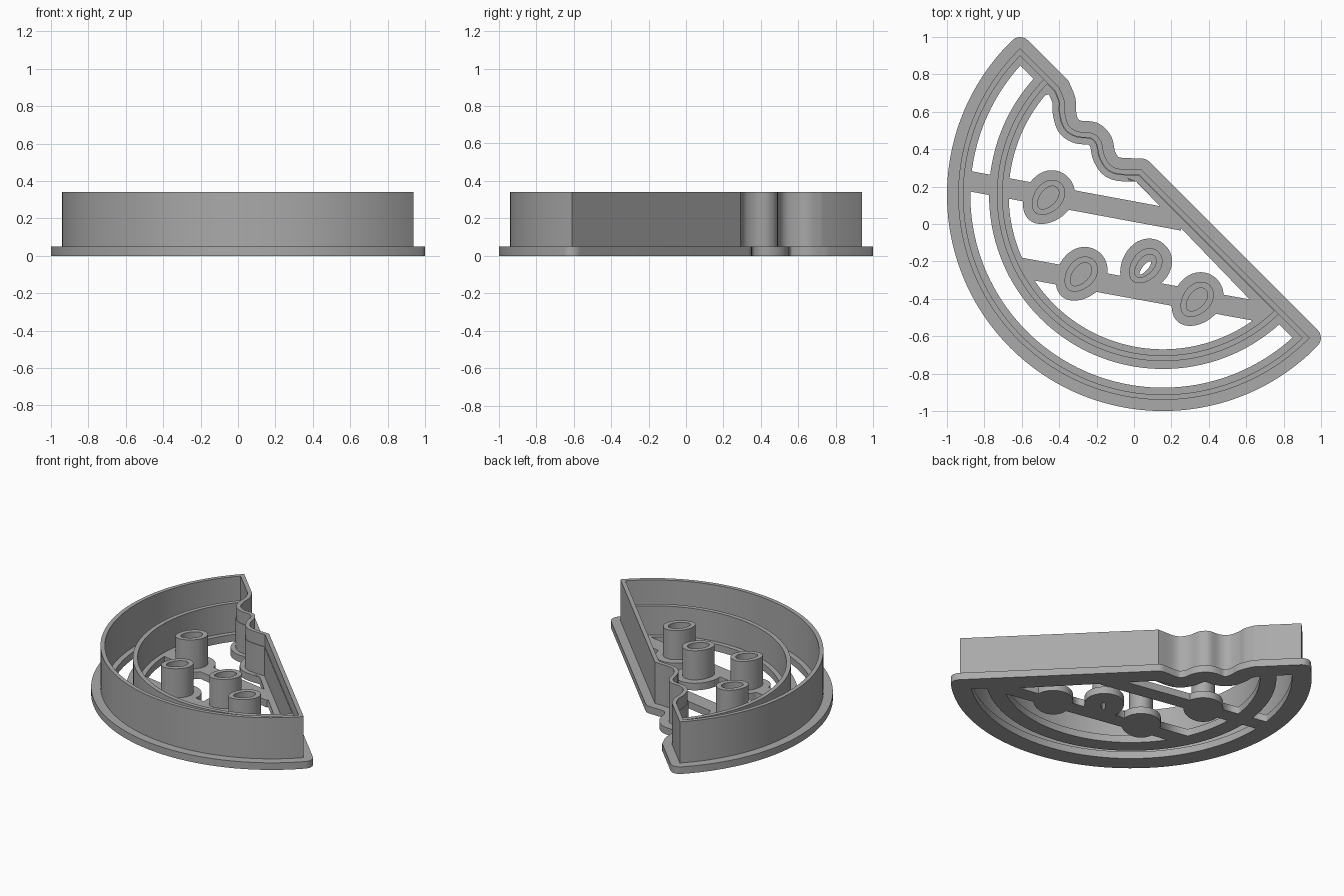
import bpy
import math
from mathutils import Vector
from mathutils.geometry import intersect_point_line

cube = bpy.data.objects.get("Cube")
if cube:
    bpy.data.objects.remove(cube)

BASE_TOP, STAMP_TOP, BLADE_TOP = 0.05, 0.255, 0.34
CENTRE = Vector((0.155, 0.155))
CHORD_GAP = 0.0141          # distance of the cut edge from the circle centre

plastic = bpy.data.materials.new("grey plastic")
plastic.use_nodes = True
GREY = (0.4, 0.4, 0.4, 1)
plastic.diffuse_color = GREY
plastic.node_tree.nodes["Principled BSDF"].inputs["Base Color"].default_value = GREY


def segment_distance(p, a, b):
    q, t = intersect_point_line(p, a, b)
    t = min(max(t, 0), 1)
    return (p - a.lerp(b, t)).length


def offset(loop, d):
    """Offset a counter-clockwise loop outward by d, rounding opened corners."""
    n, out = len(loop), []
    for i, p in enumerate(loop):
        e1 = (p - loop[i - 1]).normalized()
        e2 = (loop[(i + 1) % n] - p).normalized()
        n1, n2 = Vector((e1.y, -e1.x)), Vector((e2.y, -e2.x))
        turn = math.atan2(e1.cross(e2), e1.dot(e2))
        if turn * d > 0 and abs(turn) > 0.4:
            start = math.atan2(n1.y, n1.x)
            for k in range(9):
                a = start + turn * k / 8
                out.append(p + d * Vector((math.cos(a), math.sin(a))))
        else:
            out.append(p + (n1 + n2) * d / (1 + n1.dot(n2)))
    # Drop points that fold back over the source loop
    return [q for q in out if min(segment_distance(q, loop[i - 1], loop[i])
                                  for i in range(n)) > abs(d) - 0.001]


def prism(name, loops, z0, z1):
    """Filled flat outline, later loops being holes, given a height."""
    curve = bpy.data.curves.new(name, "CURVE")
    curve.dimensions, curve.fill_mode = "2D", "BOTH"
    curve.extrude = (z1 - z0) / 2
    for loop in loops:
        spline = curve.splines.new("POLY")
        spline.points.add(len(loop) - 1)
        for point, p in zip(spline.points, loop):
            point.co = (p.x, p.y, 0, 1)
        spline.use_cyclic_u = True
    obj = bpy.data.objects.new(name, curve)
    obj.location.z = (z0 + z1) / 2
    bpy.context.collection.objects.link(obj)
    bpy.ops.object.select_all(action="DESELECT")
    obj.select_set(True)
    bpy.context.view_layer.objects.active = obj
    bpy.ops.object.convert(target="MESH")
    obj = bpy.context.object
    bpy.ops.object.mode_set(mode="EDIT")
    bpy.ops.mesh.select_all(action="SELECT")
    bpy.ops.mesh.remove_doubles(threshold=0.0001)
    bpy.ops.mesh.normals_make_consistent(inside=False)
    bpy.ops.object.mode_set(mode="OBJECT")
    obj.data.materials.clear()
    obj.data.materials.append(plastic)
    bpy.ops.object.shade_smooth_by_angle(angle=math.radians(30))
    return obj


def smooth_path(pts, steps=5):
    """Catmull-Rom curve through the points."""
    pts = [Vector(p) for p in pts]
    ext = [2 * pts[0] - pts[1]] + pts + [2 * pts[-1] - pts[-2]]
    out = []
    for a, b, c, d in zip(ext, ext[1:], ext[2:], ext[3:]):
        for k in range(steps):
            t = k / steps
            out.append(0.5 * (2 * b + (c - a) * t + (2 * a - 5 * b + 4 * c - d) * t * t
                              + (3 * b - a - 3 * c + d) * t ** 3))
    return out + [pts[-1]]


# Bitten part of the cut edge, from the lower right to the upper left
bite = smooth_path([(0.04, 0.29), (-0.1, 0.3), (-0.155, 0.36), (-0.175, 0.44),
                    (-0.22, 0.485), (-0.3, 0.495), (-0.35, 0.53), (-0.37, 0.6),
                    (-0.372, 0.66), (-0.4, 0.73)])


def slice_loop(radius, count=96):
    """Half disc with the bitten cut edge."""
    half = math.acos(CHORD_GAP / radius)
    a0, a1 = math.pi / 4 + half, math.pi * 2.25 - half
    arc = [CENTRE + radius * Vector((math.cos(a), math.sin(a)))
           for a in (a0 + (a1 - a0) * k / count for k in range(count + 1))]
    return arc + bite


def egg(x, y, grow=0.0, length=0.105, width=0.076, tilt=50):
    """Seed outline, a little fuller towards its raised end."""
    ca, sa = math.cos(math.radians(tilt)), math.sin(math.radians(tilt))
    loop = []
    for k in range(40):
        a = 2 * math.pi * k / 40
        u = (length + grow) * math.cos(a)
        v = (width + grow) * math.sin(a) * (1 + 0.1 * math.cos(a))
        loop.append(Vector((x + u * ca - v * sa, y + u * sa + v * ca)))
    return loop


def bar(start, end, width=0.108):
    a, b = Vector(start), Vector(end)
    side = (b - a).normalized().orthogonal() * width / 2
    return [a - side, b - side, b + side, a + side]


rind, flesh = slice_loop(1.095), slice_loop(0.89)
seeds = {"left": (-0.46, 0.14), "lower": (-0.285, -0.27),
         "middle": (0.06, -0.225), "right": (0.335, -0.405)}

# Base: rim, inner band, cross bars and seed pads merged into one plate
base = prism("base_plate", [offset(rind, 0.06), offset(rind, -0.065)], 0, BASE_TOP)
additions = [prism("inner_band", [offset(flesh, 0.04), offset(flesh, -0.065)], 0, BASE_TOP),
             prism("upper_bar", [bar((-0.9, 0.233), (0.26, 0.018))], 0, BASE_TOP),
             prism("lower_bar", [bar((-0.66, -0.224), (0.72, -0.477))], 0, BASE_TOP)]
for name, (x, y) in seeds.items():
    loops = [egg(x, y, 0.05)]
    if name == "middle":
        loops.append(egg(x, y - 0.01, 0, 0.045, 0.014))
    additions.append(prism(name + "_seed_pad", loops, 0, BASE_TOP))
bpy.context.view_layer.objects.active = base
for part in additions:
    union = base.modifiers.new("union", "BOOLEAN")
    union.operation, union.solver, union.object = "UNION", "EXACT", part
    bpy.ops.object.modifier_apply(modifier=union.name)
    bpy.data.objects.remove(part)

# Tall cutting blade and lower stamping walls
prism("outer_blade", [rind, offset(rind, -0.028)], BASE_TOP, BLADE_TOP)
prism("inner_wall", [offset(flesh, -0.002), offset(flesh, -0.032)], BASE_TOP, STAMP_TOP)
for name, (x, y) in seeds.items():
    prism(name + "_seed_wall", [egg(x, y), egg(x, y, -0.033)], BASE_TOP, STAMP_TOP)
